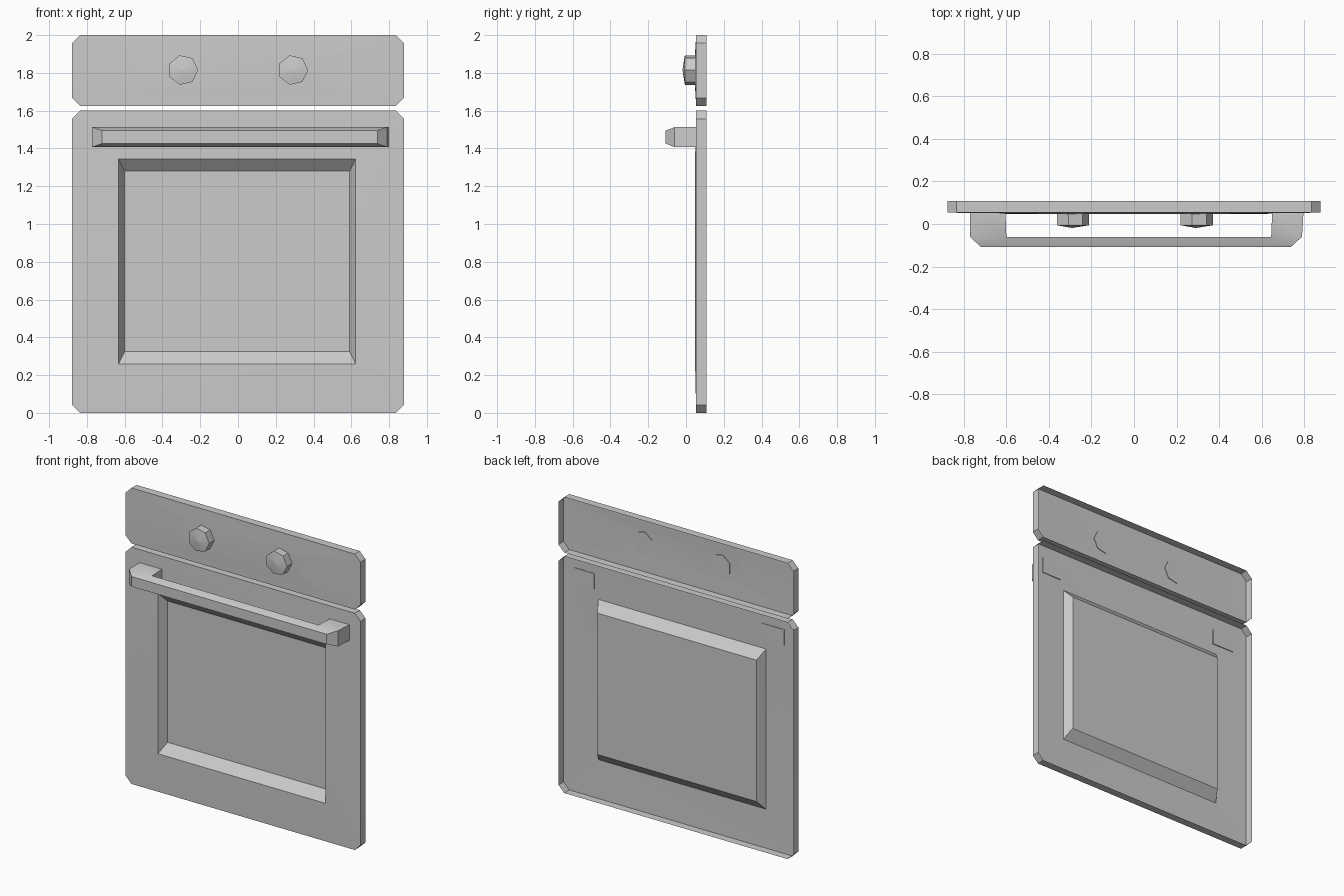
import bpy, bmesh
from math import cos, sin, tau

if "Cube" in bpy.data.objects:
    bpy.data.objects.remove(bpy.data.objects["Cube"])


def finish(name, bm):
    bmesh.ops.remove_doubles(bm, verts=bm.verts, dist=1e-5)
    me = bpy.data.meshes.new(name)
    bm.to_mesh(me)
    bm.free()
    ob = bpy.data.objects.new(name, me)
    bpy.context.collection.objects.link(ob)
    bpy.ops.object.select_all(action='DESELECT')
    ob.select_set(True)
    bpy.context.view_layer.objects.active = ob
    bpy.ops.object.shade_smooth_by_angle(angle=0.52)
    return ob


def rect(x0, x1, z0, z1, y, c=0.0):
    """Rectangle with cut corners, counter-clockwise seen from the front."""
    return [(x, y, z) for x, z in (
        (x0 + c, z0), (x1 - c, z0), (x1, z0 + c), (x1, z1 - c),
        (x1 - c, z1), (x0 + c, z1), (x0, z1 - c), (x0, z0 + c))]


def loft(name, loops, back=False):
    """Skin loops from back to front; the last loop is capped."""
    bm = bmesh.new()
    rings = [[bm.verts.new(p) for p in loop] for loop in loops]
    n = len(rings[0])
    for a, b in zip(rings, rings[1:]):
        for i in range(n):
            j = (i + 1) % n
            bm.faces.new((a[i], a[j], b[j], b[i]))
    bm.faces.new(rings[-1])
    if back:
        bm.faces.new(rings[0][::-1])
    return finish(name, bm)


BACK, RIM, FACE = 0.108, 0.054, 0.048

# Control panel: open-backed shell with a very slightly raised face
loft("control_panel", [
    rect(-.878, .878, 1.625, 2.0, BACK, .043),
    rect(-.878, .878, 1.625, 2.0, RIM, .043),
    rect(-.45, .45, 1.72, 1.91, FACE, .02)])

# Oven door: open-backed shell with a sunken window
loft("oven_door", [
    rect(-.878, .878, 0, 1.6, BACK, .043),
    rect(-.878, .878, 0, 1.6, RIM, .043),
    rect(-.632, .622, .26, 1.343, FACE),
    rect(-.60, .591, .325, 1.28, .104)])

# Seven-sided knobs with a shallow pointed cap
for side, cx in (("left", -.291), ("right", .291)):
    def ring(r, y):
        return [(cx + r * cos(i * tau / 7), y, 1.815 + r * sin(i * tau / 7))
                for i in range(7)]
    loft(side + "_knob", [ring(.08, .052), ring(.08, -.006), ring(.004, -.018)], True)

# Door handle: U-shaped plan, bevelled towards the front
plan = [(-.772, .056), (-.772, -.06), (-.72, -.108), (.738, -.108), (.79, -.06),
        (.797, .056), (.65, .056), (.645, -.06), (-.60, -.06), (-.605, .056)]
bm = bmesh.new()
low, high = [[bm.verts.new((x, y, 1.46 + s * (.034 if y < -.1 else .053)))
              for x, y in plan] for s in (-1, 1)]
for i in range(10):
    j = (i + 1) % 10
    bm.faces.new((low[i], low[j], high[j], high[i]))
for f in ((0, 1, 8, 9), (1, 2, 8), (2, 3, 7, 8), (3, 4, 7), (4, 5, 6, 7)):
    bm.faces.new([high[i] for i in f])
    bm.faces.new([low[i] for i in reversed(f)])
bmesh.ops.recalc_face_normals(bm, faces=bm.faces)
finish("door_handle", bm)
